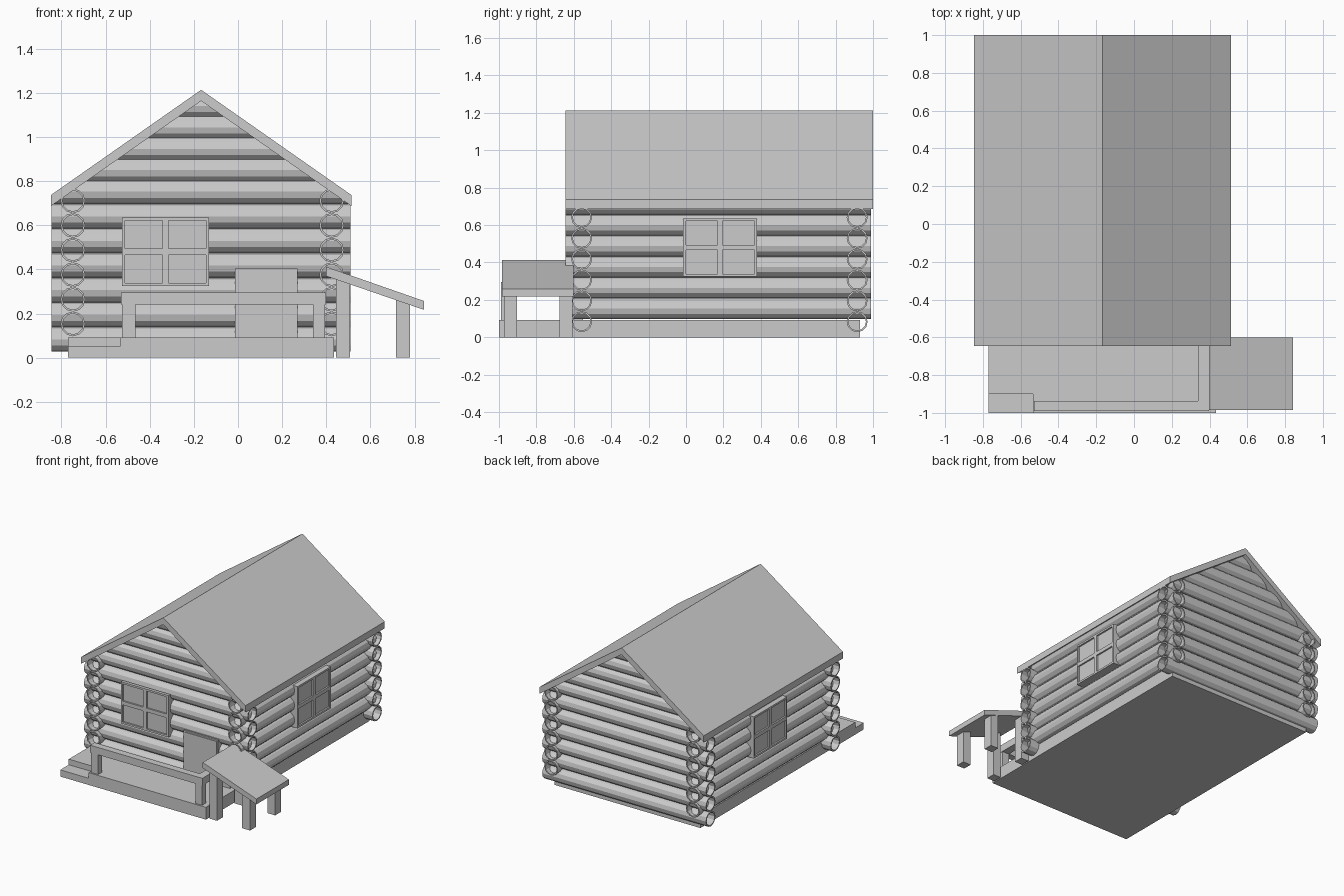
import bpy, bmesh
from math import cos, sin, pi
from mathutils import Vector

if "Cube" in bpy.data.objects:
    bpy.data.objects.remove(bpy.data.objects["Cube"])

RIDGE_X, HALF, SLOPE = -0.167, 0.68, 0.70   # roof centre line, half width, pitch
UNDER = 1.163                               # underside of the ridge
R, RIN, SIDES, PITCH = 0.056, 0.047, 12, 0.1115


def finish(bm, name):
    bmesh.ops.recalc_face_normals(bm, faces=bm.faces)
    me = bpy.data.meshes.new(name)
    bm.to_mesh(me)
    bm.free()
    ob = bpy.data.objects.new(name, me)
    bpy.context.collection.objects.link(ob)
    return ob


def add_box(bm, x0, x1, y0, y1, z0, z1):
    vs = bmesh.ops.create_cube(bm, size=1)["verts"]
    for v in vs:
        v.co = ((x0 + x1) / 2 + v.co.x * (x1 - x0),
                (y0 + y1) / 2 + v.co.y * (y1 - y0),
                (z0 + z1) / 2 + v.co.z * (z1 - z0))


def box(name, *dims):
    bm = bmesh.new()
    add_box(bm, *dims)
    return finish(bm, name)


def prism(name, pts, axis, a, b):
    """Extrude a 2D profile along y (profile in xz) or z (profile in xy)."""
    bm = bmesh.new()
    place = (lambda p, t: (p[0], t, p[1])) if axis == 'y' else (lambda p, t: (p[0], p[1], t))
    face = bm.faces.new([bm.verts.new(place(p, a)) for p in pts])
    ext = bmesh.ops.extrude_face_region(bm, geom=[face])["geom"]
    for v in ext:
        if isinstance(v, bmesh.types.BMVert):
            v.co[1 if axis == 'y' else 2] = b
    return finish(bm, name)


def log(name, axis, a, b, offset, z, gable=False):
    """Hollow log along x or y; gable logs are trimmed to the roof."""
    bm = bmesh.new()
    rings = []
    for r, t in ((R, a), (R, b), (RIN, b), (RIN, a)):
        ring = []
        for i in range(SIDES):
            ang = 2 * pi * i / SIDES
            u, w = offset + r * cos(ang), z + r * sin(ang)
            ring.append(bm.verts.new((t, u, w) if axis == 'x' else (u, t, w)))
        rings.append(ring)
    for k in range(4):
        p, q = rings[k], rings[(k + 1) % 4]
        for i in range(SIDES):
            j = (i + 1) % SIDES
            bm.faces.new((p[i], p[j], q[j], q[i]))
    if gable:
        for s in (-1, 1):
            bmesh.ops.bisect_plane(bm, geom=bm.verts[:] + bm.edges[:] + bm.faces[:],
                                   plane_co=Vector((RIDGE_X, 0, UNDER + 0.005)),
                                   plane_no=Vector((s * SLOPE, 0, 1)), clear_outer=True)
    return finish(bm, name)


# log walls
for side, y in (("front", -0.558), ("back", 0.915)):
    for i in range(6):
        log(f"{side}_log_{i}", 'x', -0.845, 0.51, y, 0.083 + PITCH * i)
    for i in range(5):
        log(f"{side}_gable_log_{i}", 'x', -0.845, 0.51, y, 0.752 + 0.097 * i, True)
for side, x in (("left", -0.748), ("right", 0.424)):
    for i in range(6):
        log(f"{side}_log_{i}", 'y', -0.643, 0.99, x, 0.153 + PITCH * i)

# gabled roof
T = 0.05
eave = UNDER - HALF * SLOPE
prism("roof", [(RIDGE_X - HALF, eave), (RIDGE_X, UNDER), (RIDGE_X + HALF, eave),
               (RIDGE_X + HALF, eave + T), (RIDGE_X, UNDER + T), (RIDGE_X - HALF, eave + T)],
      'y', -0.645, 1.0)

# floor and porch slab, notched for the step
prism("floor", [(-0.77, 0.93), (-0.77, -0.9), (-0.535, -0.9), (-0.535, -1.0),
                (0.435, -1.0), (0.435, 0.93)], 'z', 0, 0.092)
box("porch_step", -0.77, -0.535, -1.0, -0.9, 0, 0.05)

# porch railing
box("front_rail", -0.53, 0.398, -0.99, -0.938, 0.24, 0.295)
box("side_rail", 0.34, 0.398, -0.938, -0.6, 0.24, 0.295)
box("rail_post_left", -0.525, -0.465, -0.988, -0.94, 0.09, 0.24)
box("rail_post_right", 0.34, 0.395, -0.988, -0.94, 0.09, 0.24)
box("rail_post_back", 0.34, 0.395, -0.66, -0.605, 0.09, 0.24)

# door
box("door_frame", -0.014, 0.27, -0.622, -0.55, 0.09, 0.405)
box("door", -0.005, 0.262, -0.627, -0.6, 0.09, 0.395)


def window(name, axis, sign, face, c, zc):
    """2 x 2 window: bars around recessed panes, facing along an axis."""
    bm = bmesh.new()
    hw, hz, b = 0.197, 0.156, 0.014

    def part(u0, u1, z0, z1, depth):
        n = sorted((face - sign * depth, face - sign * 0.07))
        u = (c + u0, c + u1)
        xy = (*n, *u) if axis == 'x' else (*u, *n)
        add_box(bm, *xy, zc + z0, zc + z1)
    for s in (-hw, hw - b, -b):
        w = 2 * b if s == -b else b
        part(s, s + w, -hz, hz, 0)
    for s in (-hz, hz - b, -b):
        w = 2 * b if s == -b else b
        part(-hw, hw, s, s + w, 0)
    part(-hw + b, hw - b, -hz + b, hz - b, 0.012)
    return finish(bm, name)


window("front_window", 'y', -1, -0.635, -0.328, 0.48)
window("right_window", 'x', 1, 0.503, 0.182, 0.48)
window("left_window", 'x', -1, -0.827, 0.182, 0.48)

# lean-to shelter beside the porch
prism("shelter_roof", [(0.398, 0.37), (0.842, 0.217), (0.842, 0.257), (0.398, 0.412)],
      'y', -0.985, -0.602)
for row, y in (("front", -0.972), ("back", -0.675)):
    prism(f"{row}_inner_post", [(0.443, 0), (0.507, 0), (0.507, 0.335), (0.443, 0.357)],
          'y', y, y + 0.068)
    prism(f"{row}_outer_post", [(0.715, 0), (0.78, 0), (0.78, 0.24), (0.715, 0.262)],
          'y', y, y + 0.068)
